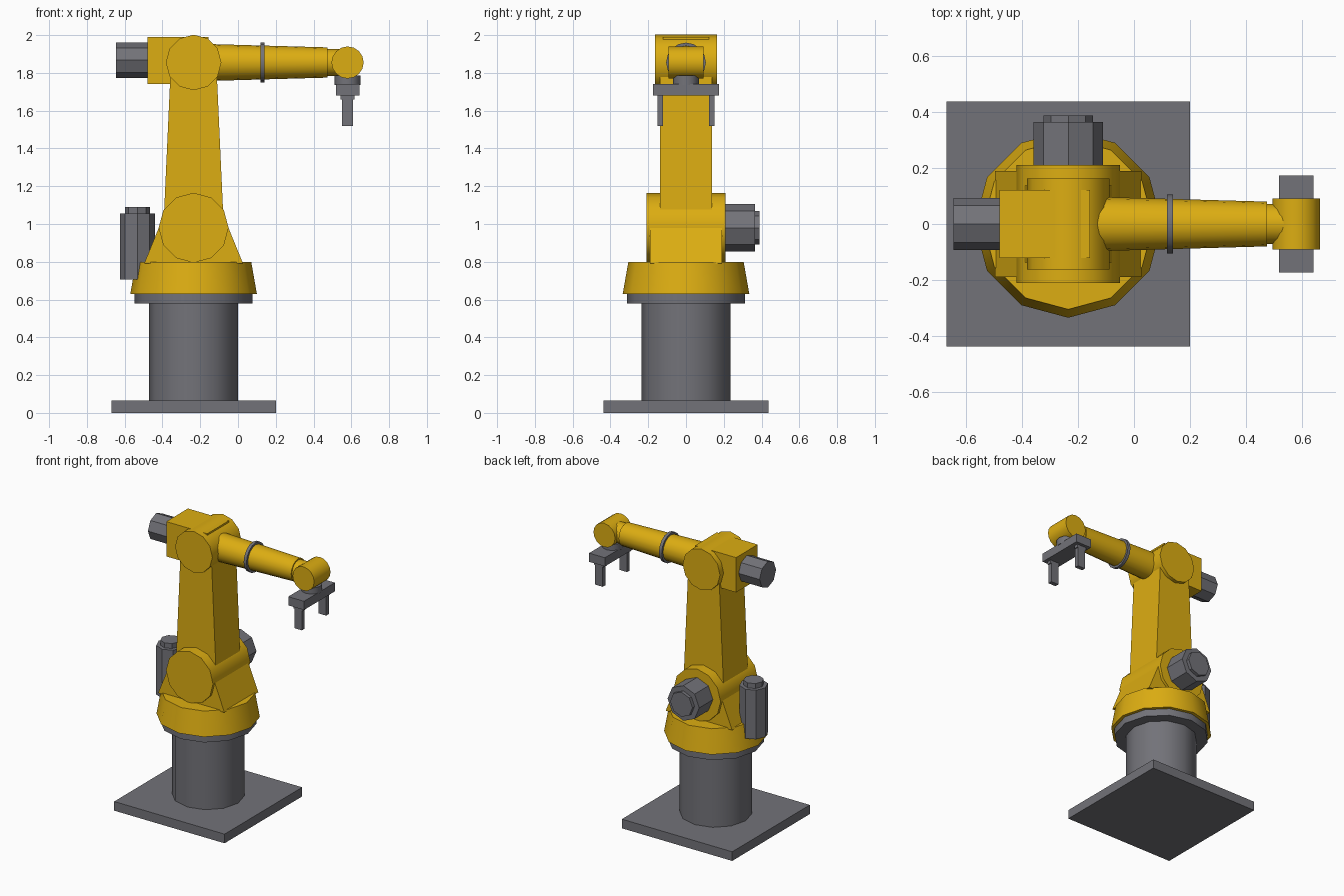
import bpy, bmesh, math
from mathutils import Vector

cube = bpy.data.objects.get("Cube")
if cube:
    bpy.data.objects.remove(cube, do_unlink=True)


def material(name, rgb):
    m = bpy.data.materials.new(name)
    m.use_nodes = True
    m.diffuse_color = (*rgb, 1)
    bsdf = next(n for n in m.node_tree.nodes if n.type == 'BSDF_PRINCIPLED')
    bsdf.inputs["Base Color"].default_value = (*rgb, 1)
    return m


YELLOW = material("warm yellow paint", (0.72, 0.42, 0.006))
GREY = material("steel grey", (0.17, 0.17, 0.19))


def box(name, mat, x, y, z):
    """Box from its x, y and z ranges."""
    spans = (x, y, z)
    bpy.ops.mesh.primitive_cube_add(size=1, location=[sum(s) / 2 for s in spans])
    ob = bpy.context.object
    for v in ob.data.vertices:
        v.co = [c * (s[1] - s[0]) for c, s in zip(v.co, spans)]
    ob.name = name
    ob.data.materials.append(mat)
    return ob


def cone(name, mat, start, end, r1, r2=None, sides=12):
    """Cylinder or truncated cone between two points."""
    a, b = Vector(start), Vector(end)
    axis = b - a
    bpy.ops.mesh.primitive_cone_add(
        vertices=sides, radius1=r1, radius2=r1 if r2 is None else r2,
        depth=axis.length, location=(a + b) / 2,
        rotation=axis.to_track_quat('Z', 'Y').to_euler())
    ob = bpy.context.object
    bpy.ops.object.shade_smooth_by_angle(angle=math.radians(35))
    ob.name = name
    ob.data.materials.append(mat)
    return ob


def slab(name, mat, outline, half_width):
    """Outline in x and z, extruded evenly along y."""
    bm = bmesh.new()
    face = bm.faces.new([bm.verts.new((x, -half_width, z)) for x, z in outline])
    moved = bmesh.ops.extrude_face_region(bm, geom=[face])["geom"]
    verts = [g for g in moved if isinstance(g, bmesh.types.BMVert)]
    bmesh.ops.translate(bm, verts=verts, vec=(0, 2 * half_width, 0))
    bmesh.ops.recalc_face_normals(bm, faces=bm.faces)
    mesh = bpy.data.meshes.new(name)
    bm.to_mesh(mesh)
    bm.free()
    mesh.materials.append(mat)
    ob = bpy.data.objects.new(name, mesh)
    bpy.context.collection.objects.link(ob)
    return ob


def taper(low, high, z0, z1):
    """Upright trapezoid centred on the column."""
    return [(CX - low, z0), (CX + low, z0), (CX + high, z1), (CX - high, z1)]


CX = -0.235        # column axis
SHOULDER = 0.98    # shoulder axis height
ELBOW = 1.855      # elbow, forearm and wrist axis height
WRIST = 0.58       # wrist axis along x

# Pedestal and turntable
box("base_plate", GREY, (-0.67, 0.2), (-0.437, 0.437), (0, 0.065))
cone("pedestal_column", GREY, (CX, 0, 0.06), (CX, 0, 0.59), 0.235)
cone("pedestal_flange", GREY, (CX, 0, 0.58), (CX, 0, 0.63), 0.312)
cone("turntable", YELLOW, (CX, 0, 0.63), (CX, 0, 0.8), 0.335, 0.305)

# Shoulder
slab("shoulder_bracket", YELLOW, taper(0.262, 0.16, 0.79, 1.04), 0.19)
cone("shoulder_joint", YELLOW, (CX, -0.21, SHOULDER), (CX, 0.21, SHOULDER), 0.185)
cone("shoulder_motor", GREY, (CX, 0.2, SHOULDER), (CX, 0.365, SHOULDER), 0.125, sides=8)
cone("shoulder_motor_cap", GREY, (CX, 0.36, SHOULDER), (CX, 0.388, SHOULDER), 0.088, sides=8)
cone("turntable_motor", GREY, (-0.533, 0, 0.705), (-0.533, 0, 1.055), 0.093, sides=8)
cone("turntable_motor_cap", GREY, (-0.533, 0, 1.05), (-0.533, 0, 1.09), 0.066, sides=8)

# Lower arm and elbow
slab("lower_arm", YELLOW, taper(0.16, 0.12, SHOULDER, ELBOW), 0.137)
cone("elbow_joint", YELLOW, (CX, -0.163, ELBOW), (CX, 0.163, ELBOW), 0.147)
box("elbow_housing", YELLOW, (-0.48, -0.157), (-0.122, 0.122), (1.742, 1.99))
cone("elbow_motor", GREY, (-0.645, 0, 1.867), (-0.47, 0, 1.867), 0.093, sides=8)

# Forearm and wrist
cone("forearm", YELLOW, (-0.2, 0, ELBOW), (0.475, 0, ELBOW), 0.099, 0.08, sides=16)
cone("forearm_ring", GREY, (0.118, 0, ELBOW), (0.14, 0, ELBOW), 0.105, sides=16)
cone("wrist_neck", YELLOW, (0.47, 0, ELBOW), (WRIST, 0, ELBOW), 0.071, sides=16)
cone("wrist_joint", YELLOW, (WRIST, -0.092, ELBOW), (WRIST, 0.092, ELBOW), 0.085, sides=16)

# Gripper
cone("gripper_mount", GREY, (WRIST, 0, 1.735), (WRIST, 0, 1.785), 0.068)
box("gripper_palm", GREY, (WRIST - 0.062, WRIST + 0.062), (-0.174, 0.174), (1.68, 1.742))
for side, sign in (("left", 1), ("right", -1)):
    inner, outer = sorted((sign * 0.122, sign * 0.152))
    box(side + "_finger_root", GREY, (WRIST - 0.037, WRIST + 0.037), (inner, outer), (1.658, 1.685))
    box(side + "_finger", GREY, (WRIST - 0.03, WRIST + 0.03), (inner, outer), (1.518, 1.66))
